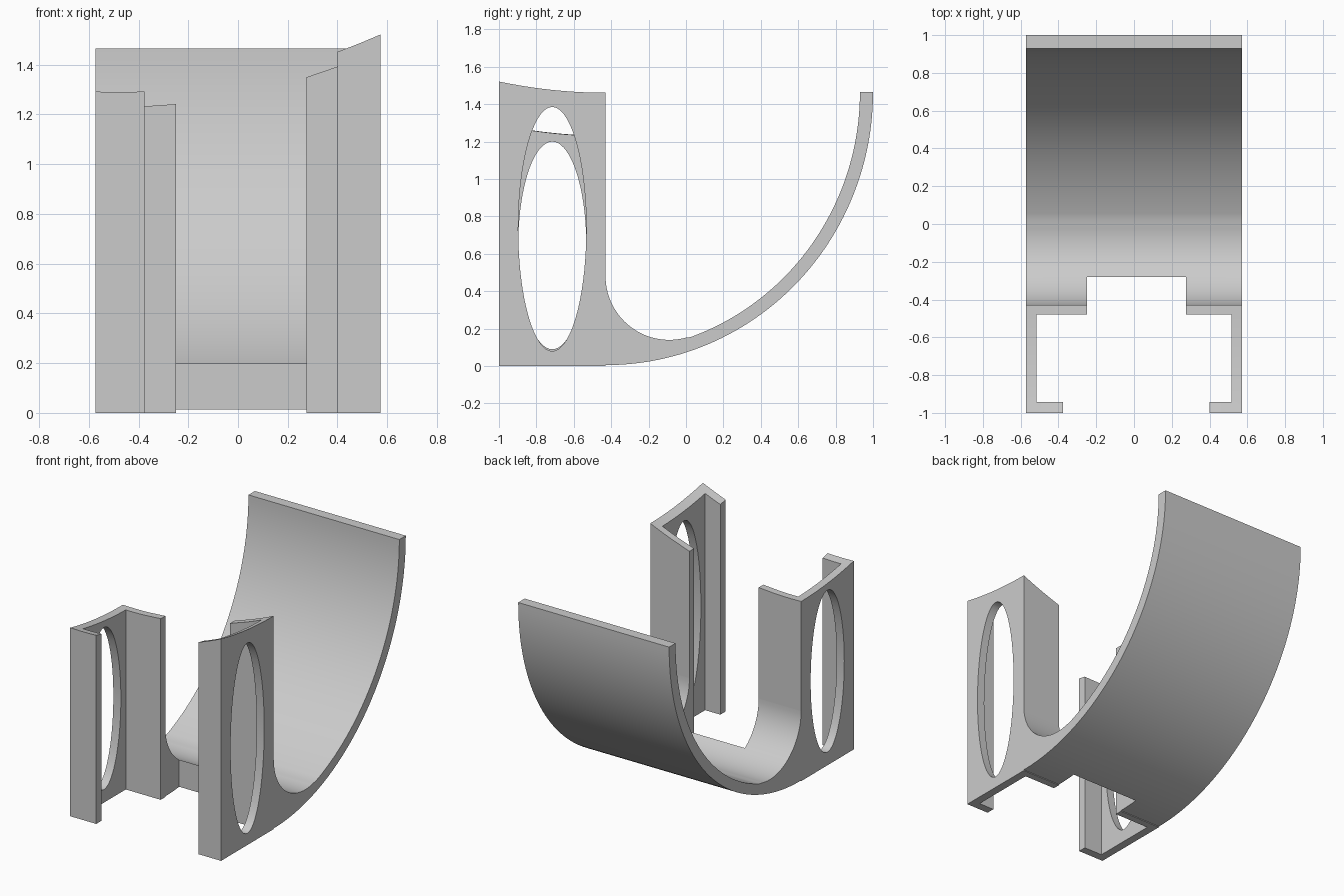
import bpy, bmesh, math

cube = bpy.data.objects.get("Cube")
if cube:
    bpy.data.objects.remove(cube, do_unlink=True)

grey = bpy.data.materials.new("light_grey")
grey.use_nodes = True
grey.diffuse_color = (0.6, 0.6, 0.6, 1)
grey.node_tree.nodes["Principled BSDF"].inputs["Base Color"].default_value = (0.6, 0.6, 0.6, 1)

HALF = 0.572        # half width of the whole holder
WALL_BACK = -0.43   # rear face of the posts


def finish(bm, name):
    bmesh.ops.recalc_face_normals(bm, faces=bm.faces[:])
    mesh = bpy.data.meshes.new(name)
    bm.to_mesh(mesh)
    bm.free()
    mesh.materials.append(grey)
    obj = bpy.data.objects.new(name, mesh)
    bpy.context.collection.objects.link(obj)
    return obj


def prism(name, profile, x0, x1):
    """Extrude a (y, z) profile along x."""
    bm = bmesh.new()
    face = bm.faces.new([bm.verts.new((x0, y, z)) for y, z in profile])
    new = bmesh.ops.extrude_face_region(bm, geom=[face], use_keep_orig=True)["geom"]
    verts = [v for v in new if isinstance(v, bmesh.types.BMVert)]
    bmesh.ops.translate(bm, verts=verts, vec=(x1 - x0, 0, 0))
    return finish(bm, name)


def activate(obj):
    bpy.ops.object.select_all(action='DESELECT')
    obj.select_set(True)
    bpy.context.view_layer.objects.active = obj


def cut(obj, cutter):
    mod = obj.modifiers.new("cut", 'BOOLEAN')
    mod.operation = 'DIFFERENCE'
    mod.solver = 'EXACT'
    mod.object = cutter
    activate(obj)
    bpy.ops.object.modifier_apply(modifier=mod.name)
    bpy.data.objects.remove(cutter, do_unlink=True)


def smooth(obj):
    activate(obj)
    bpy.ops.object.shade_smooth_by_angle(angle=math.radians(30))


def span(a, b, n):
    return [a + (b - a) * i / n for i in range(n + 1)]


def ellipse(cy, cz, ry, rz, a0, a1, n):
    return [(cy + ry * math.cos(math.radians(a)), cz + rz * math.sin(math.radians(a)))
            for a in span(a0, a1, n)]


def top_height(x, y):
    """Curved surface that trims both posts."""
    return 1.23 + 0.209 * (x + 0.48) ** 2 + 0.06 * ((y - WALL_BACK) / 0.57) ** 2


def post(name, side, lip_x, wall_x, hole_low, hole_high):
    """C-shaped channel: front lip, side plate with oval hole, back wall."""
    xs = [wall_x] + span(lip_x, 0.515, 3) + [HALF]
    ys = [-1.0] + span(-0.943, -0.48, 8) + [WALL_BACK]
    bm = bmesh.new()
    grid = [[bm.verts.new((side * x, y, 0)) for y in ys] for x in xs]
    for i in range(len(xs) - 1):
        for j in range(len(ys) - 1):
            is_side = i == len(xs) - 2
            is_back = j == len(ys) - 2
            is_lip = j == 0 and i > 0
            if is_side or is_back or is_lip:
                bm.faces.new((grid[i][j], grid[i + 1][j], grid[i + 1][j + 1], grid[i][j + 1]))
    bmesh.ops.delete(bm, geom=[v for v in bm.verts if not v.link_faces], context='VERTS')
    new = bmesh.ops.extrude_face_region(bm, geom=bm.faces[:], use_keep_orig=True)["geom"]
    for v in new:
        if isinstance(v, bmesh.types.BMVert):
            v.co.z = top_height(v.co.x, v.co.y)
    obj = finish(bm, name)
    mid, half = (hole_low + hole_high) / 2, (hole_high - hole_low) / 2
    oval = ellipse(-0.715, mid, 0.182, half, 0, 360, 72)[:-1]
    cut(obj, prism("hole_cutter", oval, side * 0.48, side * 0.65))
    smooth(obj)


post("left_post", 1, 0.4, 0.275, 0.08, 1.385)
post("right_post", -1, 0.375, 0.25, 0.09, 1.2)

# Curved hook: outer arc, inner arc, then the fillet up the back walls
outer = ellipse(WALL_BACK, 1.465, 1.43, 1.46, -90, 0, 56)
inner = ellipse(WALL_BACK, 1.465, 1.36, 1.39, 0, -70.5, 48)
fillet = ellipse(-0.09, 0.48, 0.34, 0.34, -75, -180, 28)
hook = prism("curved_hook", outer + inner + fillet, -HALF, HALF)

# Notch between the two posts
notch = [(-0.6, -0.3), (-0.28, -0.3), (-0.28, 0.9), (-0.6, 0.9)]
cut(hook, prism("notch_cutter", notch, -0.25, 0.275))
smooth(hook)
